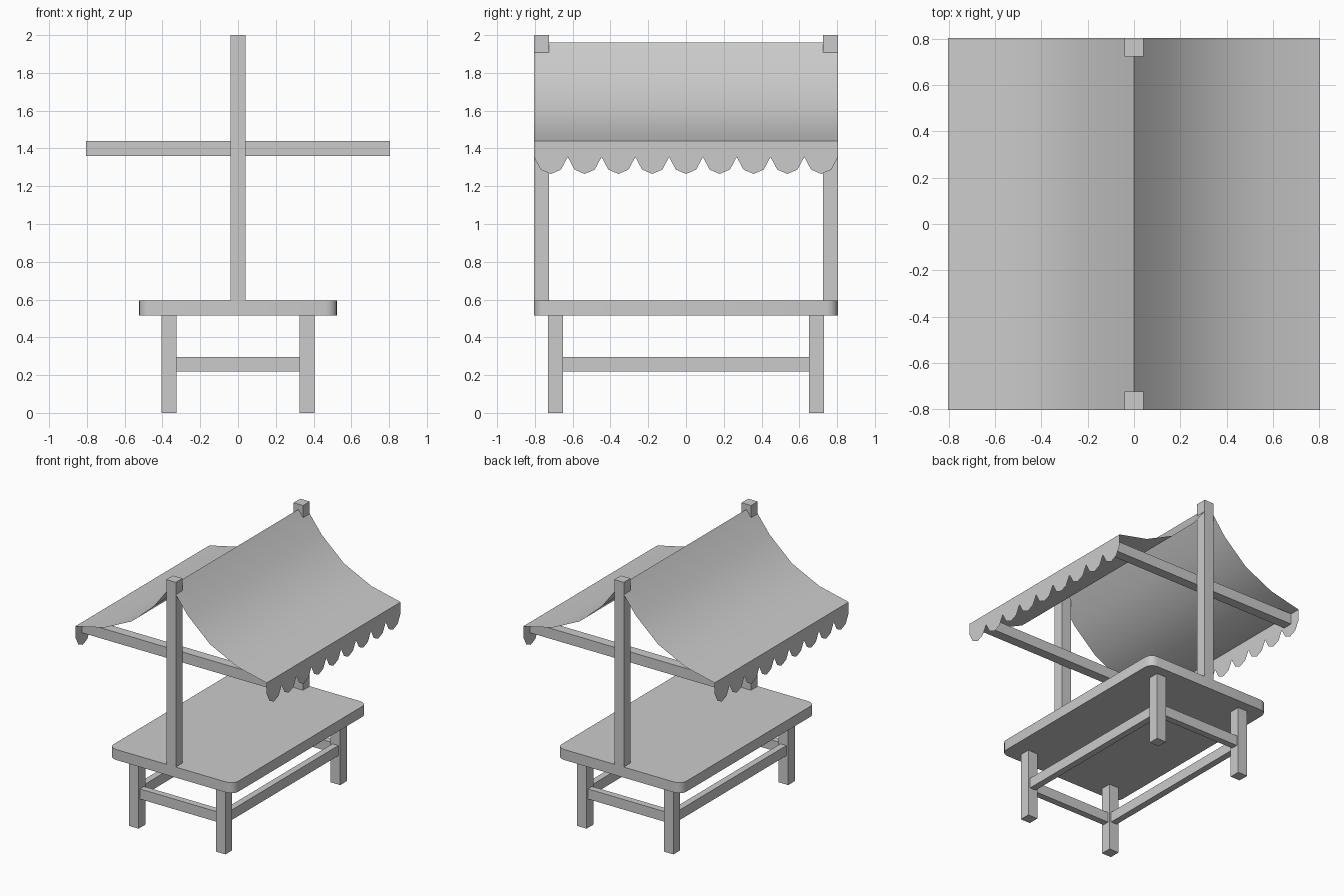
import bpy, bmesh, math

if "Cube" in bpy.data.objects:
    bpy.data.objects.remove(bpy.data.objects["Cube"])


def make(name, bm):
    mesh = bpy.data.meshes.new(name)
    bm.to_mesh(mesh)
    bm.free()
    obj = bpy.data.objects.new(name, mesh)
    bpy.context.collection.objects.link(obj)
    return obj


def box(name, lo, hi, corner=0):
    bm = bmesh.new()
    bmesh.ops.create_cube(bm, size=1)
    for v in bm.verts:
        v.co = [(a + b) / 2 + c * (b - a) for a, b, c in zip(lo, hi, v.co)]
    if corner:
        upright = [e for e in bm.edges
                   if abs(e.verts[0].co.z - e.verts[1].co.z) > 0.01]
        bmesh.ops.bevel(bm, geom=upright, offset=corner, segments=4,
                        profile=0.5, affect='EDGES')
    return make(name, bm)


def smooth(obj, angle):
    bpy.ops.object.select_all(action='DESELECT')
    bpy.context.view_layer.objects.active = obj
    obj.select_set(True)
    bpy.ops.object.shade_smooth_by_angle(angle=math.radians(angle))


# Rounded table top
smooth(box("table_top", (-0.525, -0.805, 0.515), (0.525, 0.805, 0.595), 0.06), 35)

# Legs
for sx in (-1, 1):
    for sy in (-1, 1):
        x, y = sx * 0.365, sy * 0.69
        box("table_leg", (x - 0.04, y - 0.04, 0), (x + 0.04, y + 0.04, 0.515))

for s in (-1, 1):
    # Stretchers between the legs
    x, y = s * 0.365, s * 0.69
    box("long_stretcher", (x - 0.025, -0.65, 0.22), (x + 0.025, 0.65, 0.297))
    box("short_stretcher", (-0.325, y - 0.025, 0.22), (0.325, y + 0.025, 0.297))
    # Canopy post and cross bar behind it
    y = s * 0.765
    box("canopy_post", (-0.04, y - 0.04, 0.595), (0.04, y + 0.04, 2.0))
    y = s * 0.688
    box("canopy_cross_bar", (-0.805, y - 0.037, 1.36), (0.805, y + 0.037, 1.44))

# Sagging cloth canopy, one sheet per side
W = 0.805
sag = [(0, 1.96), (0.14, 1.775), (0.33, 1.605), (0.56, 1.495), (W, 1.44)]
for s in (-1, 1):
    bm = bmesh.new()
    rows = [[bm.verts.new((s * x, y, z)) for y in (-W, W)] for x, z in sag]
    for a, b in zip(rows, rows[1:]):
        quad = (a[0], b[0], b[1], a[1])
        bm.faces.new(quad if s > 0 else quad[::-1])
    smooth(make("canopy_cloth", bm), 40)

    # Scalloped valance: nine hanging tabs
    bm = bmesh.new()
    pitch = 2 * W / 9
    tab = [(0, 1.355), (0.2, 1.288), (0.5, 1.265), (0.8, 1.288)]
    edge = [(-W + (i + t) * pitch, z) for i in range(9) for t, z in tab]
    edge.append((W, 1.355))
    cols = [[bm.verts.new((s * W, y, z)), bm.verts.new((s * W, y, 1.44))]
            for y, z in edge]
    for a, b in zip(cols, cols[1:]):
        quad = (a[0], b[0], b[1], a[1])
        bm.faces.new(quad if s > 0 else quad[::-1])
    make("canopy_valance", bm)
